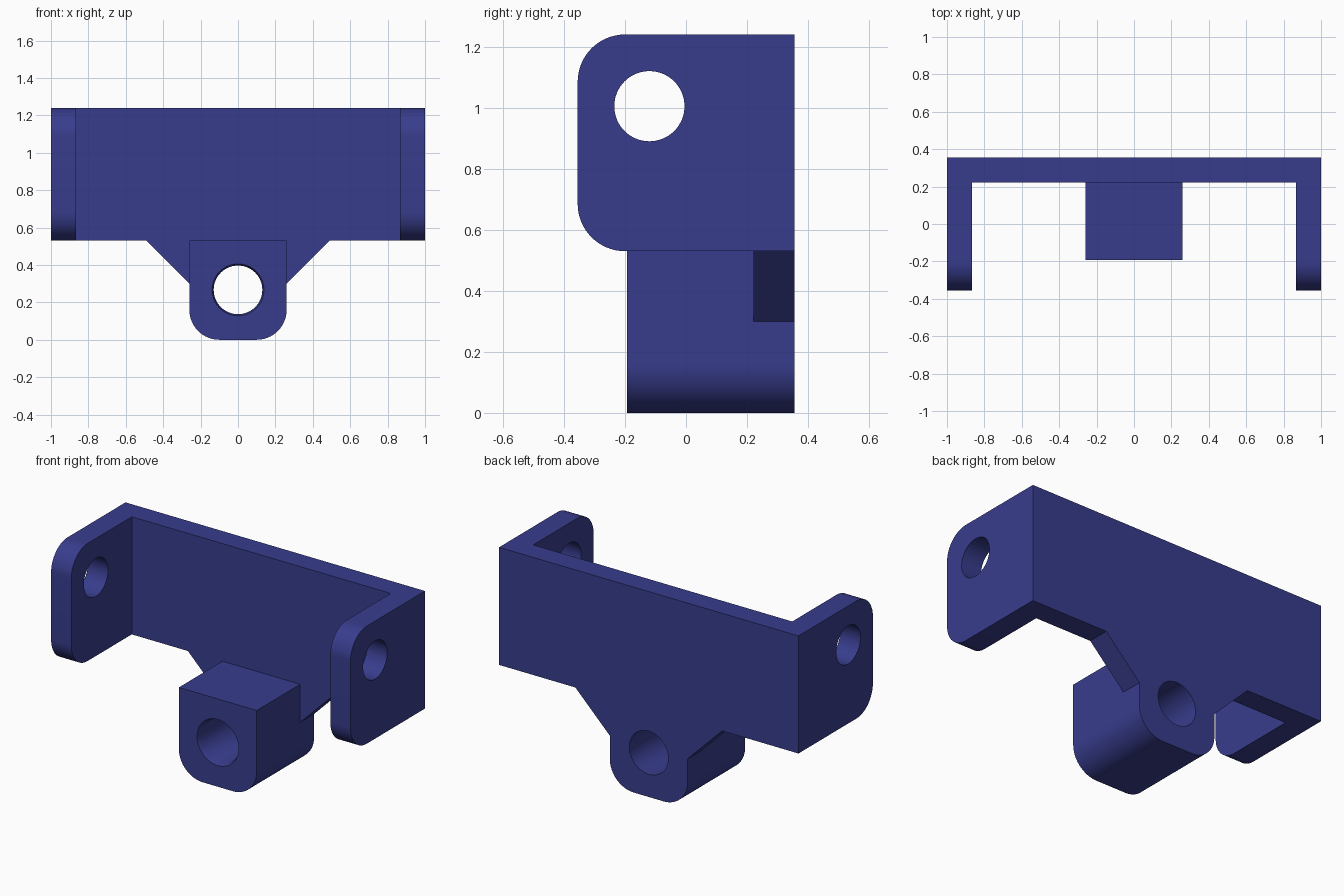
import bpy, bmesh, math
from mathutils import Vector

if "Cube" in bpy.data.objects:
    bpy.data.objects.remove(bpy.data.objects["Cube"])

navy = bpy.data.materials.new("navy_blue")
navy.diffuse_color = (0.039, 0.046, 0.265, 1)
navy.use_nodes = True
navy.node_tree.nodes["Principled BSDF"].inputs["Base Color"].default_value = navy.diffuse_color


def arc(cx, cz, r, a0, a1, n=16):
    return [(cx + r * math.cos(math.radians(a0 + (a1 - a0) * i / n)),
             cz + r * math.sin(math.radians(a0 + (a1 - a0) * i / n))) for i in range(n + 1)]


def prism(name, pts, axis, lo, hi):
    """Extrude a closed outline (u, z) along x or y from lo to hi."""
    bm = bmesh.new()
    place = (lambda u, z: (lo, u, z)) if axis == 'x' else (lambda u, z: (u, lo, z))
    face = bm.faces.new([bm.verts.new(place(u, z)) for u, z in pts])
    out = bmesh.ops.extrude_face_region(bm, geom=[face])
    step = Vector((hi - lo, 0, 0)) if axis == 'x' else Vector((0, hi - lo, 0))
    bmesh.ops.translate(bm, vec=step, verts=[v for v in out['geom'] if isinstance(v, bmesh.types.BMVert)])
    bmesh.ops.recalc_face_normals(bm, faces=bm.faces)
    me = bpy.data.meshes.new(name)
    bm.to_mesh(me)
    bm.free()
    me.materials.append(navy)
    ob = bpy.data.objects.new(name, me)
    bpy.context.collection.objects.link(ob)
    return ob


def combine(target, other, operation):
    mod = target.modifiers.new(operation.lower(), 'BOOLEAN')
    mod.operation, mod.object, mod.solver = operation, other, 'EXACT'
    bpy.context.view_layer.objects.active = target
    bpy.ops.object.modifier_apply(modifier=mod.name)
    bpy.data.objects.remove(other)


# Back plate with sloped shoulders and a rounded tab below
tab_base = arc(-0.1, 0.16, 0.16, 180, 270) + arc(0.1, 0.16, 0.16, 270, 360)
plate = [(-1, 1.24), (-1, 0.53), (-0.49, 0.53), (-0.26, 0.3)] + tab_base + \
        [(0.26, 0.3), (0.49, 0.53), (1, 0.53), (1, 1.24)]
bracket = prism("bracket", plate, 'y', 0.222, 0.355)

# Pivot block standing forward from the tab
block = prism("pivot_block", [(-0.26, 0.53)] + tab_base + [(0.26, 0.53)], 'y', -0.193, 0.222)
combine(bracket, block, 'UNION')

# Side arms with rounded front corners
arm = [(0.222, 1.24)] + arc(-0.2, 1.085, 0.155, 90, 180) + \
      arc(-0.2, 0.685, 0.155, 180, 270) + [(0.222, 0.53)]
for lo, hi in ((-1, -0.865), (0.865, 1)):
    combine(bracket, prism("side_arm", arm, 'x', lo, hi), 'UNION')

# Cross hole through both arms
combine(bracket, prism("arm_hole", arc(-0.12, 1.005, 0.115, 0, 360, 64)[:-1], 'x', -1.1, 1.1), 'DIFFERENCE')

# Pivot hole with a slightly flared mouth
hole = prism("pivot_hole", arc(0, 0.267, 0.13, 0, 360, 64)[:-1], 'y', -0.17, 0.5)
for v in hole.data.vertices:
    if v.co.y < 0:
        v.co.y = -0.18
combine(bracket, hole, 'DIFFERENCE')
mouth = prism("hole_mouth", arc(0, 0.267, 0.13, 0, 360, 64)[:-1], 'y', -0.21, -0.17)
for v in mouth.data.vertices:
    if v.co.y < -0.2:
        v.co.x *= 1.12
        v.co.z = 0.267 + (v.co.z - 0.267) * 1.12
combine(bracket, mouth, 'DIFFERENCE')

# Smooth rounds, crisp edges
bpy.ops.object.select_all(action='DESELECT')
bracket.select_set(True)
bpy.context.view_layer.objects.active = bracket
bpy.ops.object.shade_smooth_by_angle(angle=math.radians(30))
